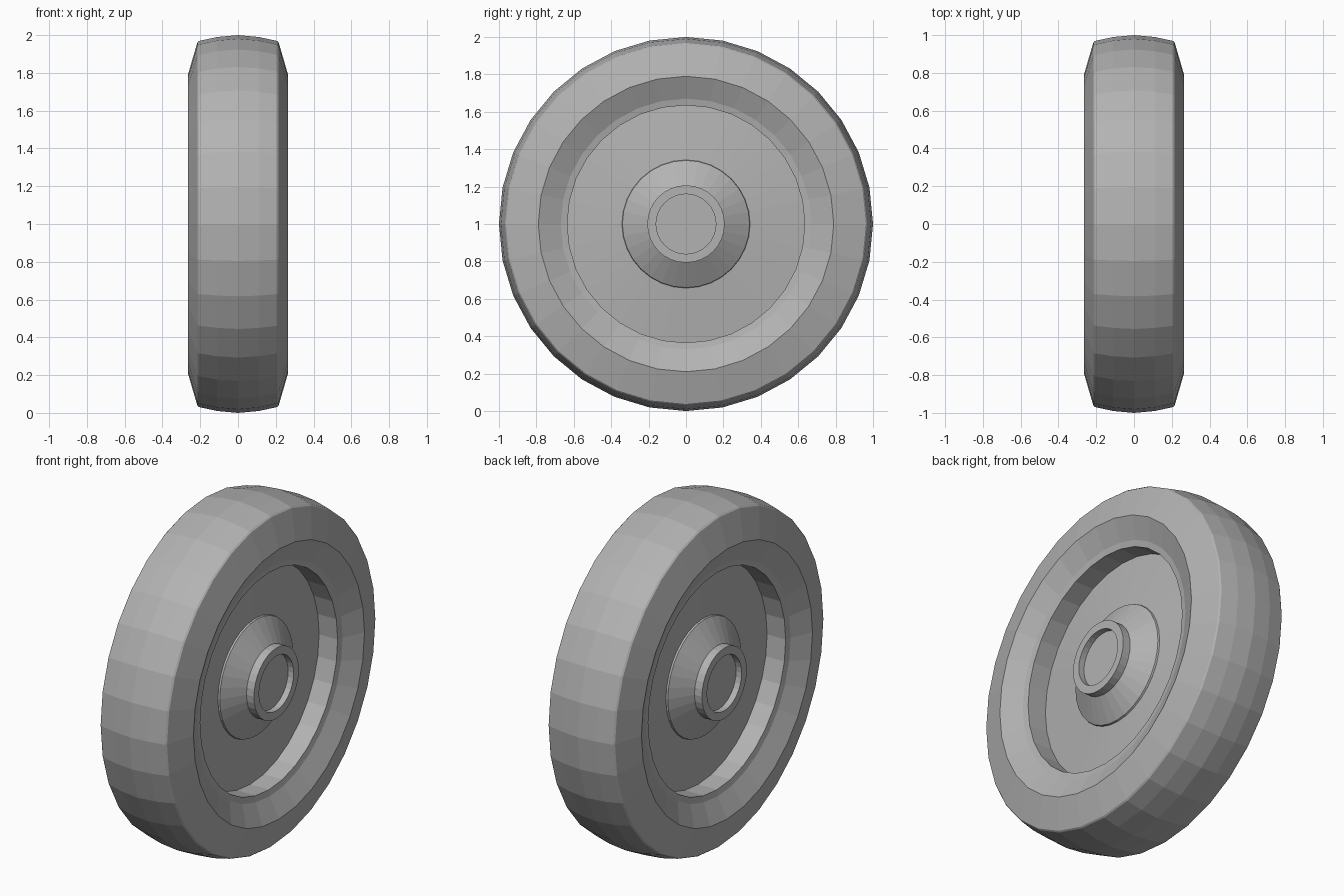
import bpy
import bmesh
from math import radians
from mathutils import Matrix, Vector

SEGMENTS = 32

cube = bpy.data.objects.get("Cube")
if cube:
    bpy.data.objects.remove(cube, do_unlink=True)

grey = bpy.data.materials.new("plain_grey")
grey.use_nodes = True
grey.diffuse_color = (0.45, 0.45, 0.45, 1)
shader = next(n for n in grey.node_tree.nodes if n.type == "BSDF_PRINCIPLED")
shader.inputs["Base Color"].default_value = grey.diffuse_color


def lathe(name, half_profile, closed=False):
    """Mirror a (x, radius) half profile across x = 0 and spin it about the axle."""
    mirrored = [(-x, r) for x, r in reversed(half_profile) if x > 0]
    profile = mirrored + half_profile
    bm = bmesh.new()
    verts = [bm.verts.new((x, 0, r)) for x, r in profile]
    edges = [bm.edges.new(pair) for pair in zip(verts, verts[1:])]
    if closed:
        edges.append(bm.edges.new((verts[-1], verts[0])))
    bmesh.ops.spin(bm, geom=verts + edges, axis=(1, 0, 0), cent=(0, 0, 0),
                   angle=radians(360), steps=SEGMENTS, use_duplicate=False)
    bmesh.ops.remove_doubles(bm, verts=bm.verts, dist=0.0005)
    bmesh.ops.recalc_face_normals(bm, faces=bm.faces)
    bmesh.ops.transform(bm, matrix=Matrix.Translation(Vector((0, 0, 1))), verts=bm.verts)
    mesh = bpy.data.meshes.new(name)
    bm.to_mesh(mesh)
    bm.free()
    mesh.materials.append(grey)
    obj = bpy.data.objects.new(name, mesh)
    bpy.context.collection.objects.link(obj)
    return obj


# Crowned tread, bevelled sidewall, sloped inner rim and straight bore
lathe("tyre", [(0, 1), (0.11, 0.99), (0.207, 0.969), (0.215, 0.962),
               (0.265, 0.79), (0.207, 0.67), (0.2, 0.635)], closed=True)

# Slightly domed web between tyre and hub
lathe("wheel_disc", [(0.08, 0.636), (0.11, 0.34), (0.11, 0)])

# Tapered hub with a short collar and a shallow round recess
lathe("hub", [(0.1, 0.345), (0.12, 0.34), (0.2, 0.207), (0.248, 0.207),
              (0.248, 0.16), (0.212, 0.16), (0.212, 0)])
